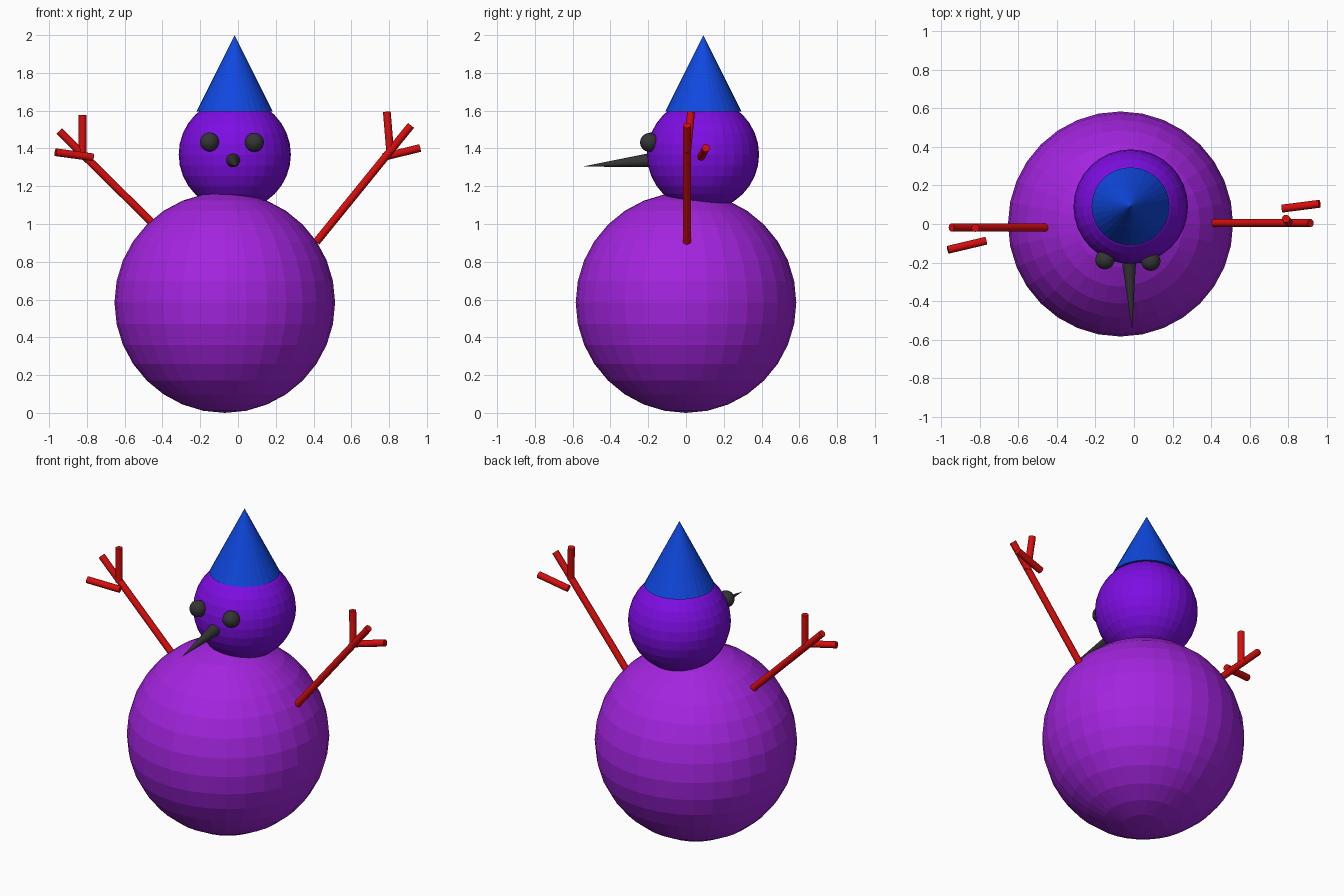
import bpy
from mathutils import Vector

if "Cube" in bpy.data.objects:
    bpy.data.objects.remove(bpy.data.objects["Cube"])


def material(name, color):
    m = bpy.data.materials.new(name)
    m.diffuse_color = (*color, 1.0)
    m.use_nodes = True
    m.node_tree.nodes["Principled BSDF"].inputs["Base Color"].default_value = m.diffuse_color
    return m


body_purple = material("body purple", (0.37, 0.018, 0.74))
head_violet = material("head violet", (0.205, 0.004, 0.76))
hat_blue = material("hat blue", (0.005, 0.065, 0.74))
stick_red = material("stick red", (0.68, 0.004, 0.004))
coal_grey = material("coal grey", (0.035, 0.035, 0.035))


def finish(name, mat):
    ob = bpy.context.object
    ob.name = name
    ob.data.materials.append(mat)
    return ob


def ball(name, center, radius, mat):
    bpy.ops.mesh.primitive_uv_sphere_add(segments=32, ring_count=16,
                                         radius=radius, location=center)
    return finish(name, mat)


def rod(name, start, end, r1, r2, mat):
    """Straight cone or cylinder from start to end."""
    a, b = Vector(start), Vector(end)
    d = b - a
    bpy.ops.mesh.primitive_cone_add(vertices=32, radius1=r1, radius2=r2,
                                    depth=d.length, location=(a + b) / 2,
                                    rotation=d.to_track_quat('Z', 'Y').to_euler())
    return finish(name, mat)


# Body and head
ball("body", (-0.07, 0, 0.584), 0.584, body_purple)
ball("head", (-0.017, 0.09, 1.368), 0.297, head_violet)

# Pointed hat
rod("hat", (-0.018, 0.092, 1.595), (-0.018, 0.092, 2.0), 0.202, 0, hat_blue)

# Face
ball("left_eye", (-0.151, -0.185, 1.434), 0.05, coal_grey)
ball("right_eye", (0.087, -0.193, 1.432), 0.05, coal_grey)
rod("nose", (-0.026, -0.19, 1.338), (-0.01, -0.55, 1.304), 0.037, 0, coal_grey)

# Stick arms and fingers
sticks = {
    "left_arm": ((-0.458, -0.018, 1.01), (-0.947, -0.018, 1.492)),
    "left_upper_finger": ((-0.823, -0.02, 1.36), (-0.823, -0.02, 1.578)),
    "left_lower_finger": ((-0.768, -0.087, 1.353), (-0.966, -0.134, 1.38)),
    "right_arm": ((0.415, 0.005, 0.905), (0.916, 0.005, 1.522)),
    "right_upper_finger": ((0.806, 0.005, 1.375), (0.788, 0.027, 1.593)),
    "right_lower_finger": ((0.77, 0.08, 1.355), (0.963, 0.105, 1.402)),
}
for name, (start, end) in sticks.items():
    rod(name, start, end, 0.0205, 0.0205, stick_red)
